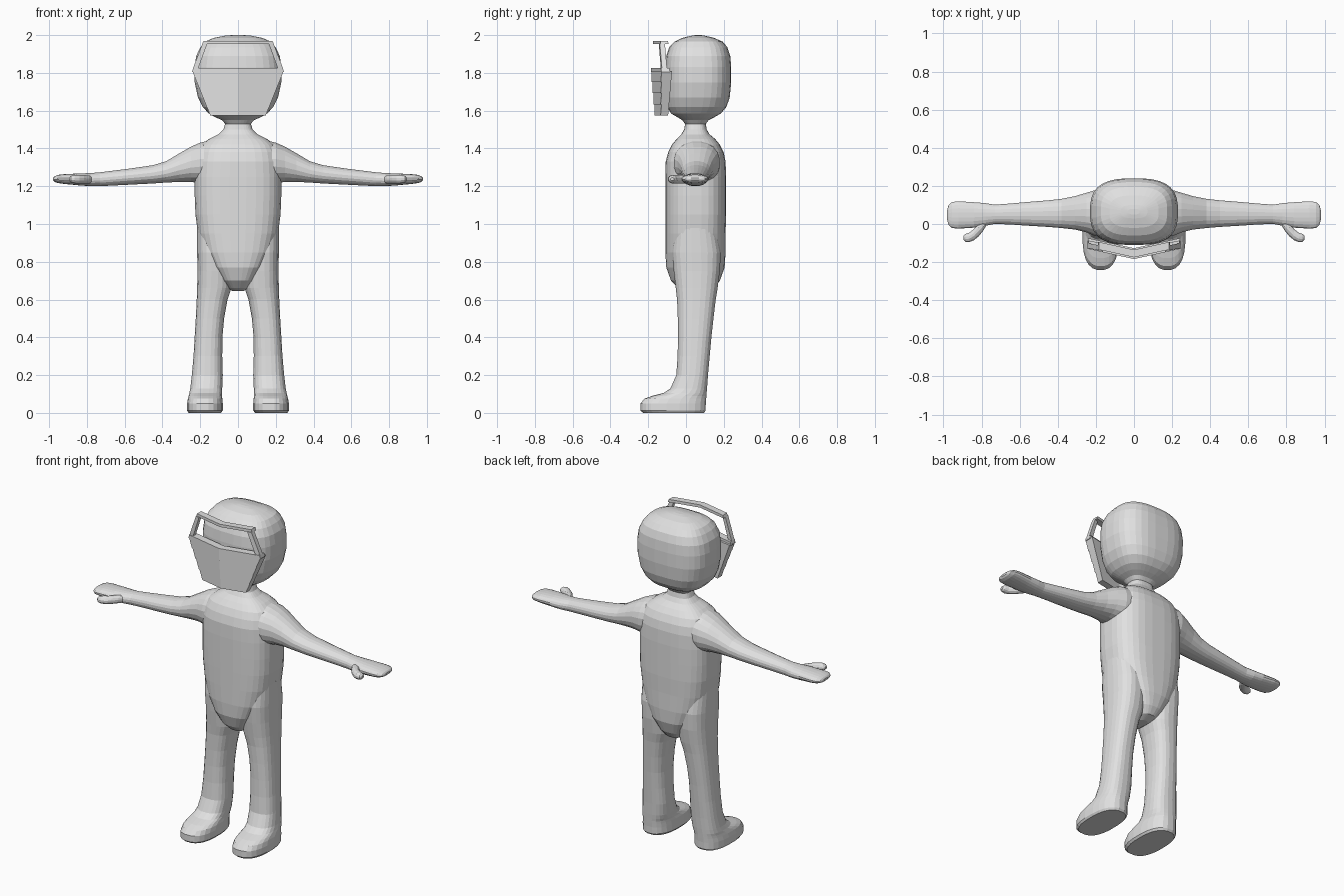
import bpy, bmesh, math

grey = bpy.data.materials.new("plain grey")
grey.diffuse_color = (0.75, 0.75, 0.75, 1)


def finish(bm, name):
    bmesh.ops.recalc_face_normals(bm, faces=bm.faces)
    mesh = bpy.data.meshes.new(name)
    bm.to_mesh(mesh)
    bm.free()
    mesh.materials.append(grey)
    ob = bpy.data.objects.new(name, mesh)
    bpy.context.collection.objects.link(ob)
    return ob


def loft(name, rings, axis, n=2.5, sides=28, side=1):
    """Skin rounded-square rings (pos, a_min, a_max, b_min, b_max) along z or x."""
    bm = bmesh.new()
    loops = []
    for p, a0, a1, b0, b1 in rings:
        loop = []
        for i in range(sides):
            t = 2 * math.pi * (i + 0.5) / sides
            c, s = math.cos(t), math.sin(t)
            a = (a0 + a1) / 2 + (a1 - a0) / 2 * math.copysign(abs(c) ** (2 / n), c)
            b = (b0 + b1) / 2 + (b1 - b0) / 2 * math.copysign(abs(s) ** (2 / n), s)
            x, y, z = (a, b, p) if axis == "z" else (p, a, b)
            loop.append(bm.verts.new((x * side, y, z)))
        loops.append(loop)
    for l0, l1 in zip(loops, loops[1:]):
        for i in range(sides):
            j = (i + 1) % sides
            bm.faces.new((l0[i], l0[j], l1[j], l1[i]))
    bm.faces.new(loops[0])
    bm.faces.new(loops[-1])
    return finish(bm, name)


# Torso, neck and head: (z, half width, y front, y back)
trunk = [(0.645, .03, .01, .10), (.66, .055, -.04, .15), (.70, .09, -.08, .18),
         (.77, .14, -.105, .205), (.85, .185, -.11, .21), (.95, .213, -.11, .21),
         (1.05, .226, -.11, .213), (1.15, .23, -.11, .213), (1.25, .23, -.11, .213),
         (1.33, .225, -.108, .21), (1.38, .215, -.095, .20), (1.42, .195, -.075, .18),
         (1.45, .155, -.05, .155), (1.475, .105, -.025, .125), (1.50, .078, -.01, .11),
         (1.53, .068, -.005, .105), (1.55, .085, -.02, .12), (1.565, .12, -.045, .15),
         (1.585, .155, -.08, .185), (1.62, .188, -.10, .215), (1.67, .213, -.108, .232),
         (1.75, .23, -.11, .24), (1.83, .231, -.11, .24), (1.89, .222, -.105, .235),
         (1.935, .20, -.09, .22), (1.965, .175, -.06, .195), (1.985, .13, -.02, .15),
         (1.997, .07, .03, .10), (2.0, .03, .05, .08)]
body = loft("body", [(z, -w, w, f, b) for z, w, f, b in trunk], "z", 2.8, 32)

# Leg with foot: (z, x inner, x outer, y front, y back)
leg = [(0, .09, .262, -.228, .097), (.012, .08, .27, -.242, .105), (.05, .08, .27, -.242, .106),
       (.075, .082, .266, -.222, .108), (.09, .085, .262, -.18, .109), (.105, .085, .258, -.12, .11),
       (.13, .083, .253, -.083, .112), (.2, .08, .245, -.052, .117), (.3, .083, .236, -.045, .126),
       (.4, .082, .23, -.043, .135), (.5, .073, .224, -.044, .146), (.6, .055, .219, -.048, .158),
       (.66, .035, .217, -.055, .168), (.75, .03, .215, -.066, .18), (.85, .03, .217, -.075, .185),
       (.98, .05, .217, -.06, .16)]

# Arm with mitten hand: (x, y front, y back, z low, z high)
arm = [(.10, -.07, .18, 1.20, 1.455), (.20, -.065, .18, 1.215, 1.432), (.25, -.045, .165, 1.222, 1.41),
       (.31, -.03, .147, 1.222, 1.375), (.38, -.022, .133, 1.219, 1.333), (.45, -.016, .125, 1.214, 1.312),
       (.55, -.01, .117, 1.209, 1.297), (.65, -.003, .108, 1.204, 1.284), (.73, .0, .102, 1.20, 1.274),
       (.78, -.01, .11, 1.20, 1.27), (.84, -.02, .115, 1.204, 1.268), (.92, -.025, .12, 1.212, 1.264),
       (.955, -.022, .116, 1.217, 1.26), (.973, -.005, .10, 1.224, 1.252), (.98, .02, .075, 1.232, 1.244)]
thumb = [(.77, .0, .03, 1.22, 1.25), (.79, -.035, .03, 1.214, 1.258), (.815, -.066, .01, 1.213, 1.26),
         (.84, -.086, -.025, 1.213, 1.26), (.865, -.096, -.045, 1.215, 1.26),
         (.885, -.094, -.052, 1.22, 1.255), (.895, -.082, -.062, 1.229, 1.246)]

# Weld both sides of the limbs into the body
limbs = []
for s, word in ((1, "right"), (-1, "left")):
    limbs += [loft(word + "_leg", leg, "z", 2.5, 24, s),
              loft(word + "_arm", arm, "x", 2.2, 20, s),
              loft(word + "_thumb", thumb, "x", 2, 12, s)]
for limb in limbs:
    mod = body.modifiers.new("weld", "BOOLEAN")
    mod.operation, mod.solver, mod.object = "UNION", "EXACT", limb
    bpy.context.view_layer.objects.active = body
    bpy.ops.object.modifier_apply(modifier=mod.name)
    bpy.data.objects.remove(limb)


def plate(name, pts, y0, depth=.027):
    """Mirrored plate folded at x = 0, from a right-half (x, z) outline."""
    bm = bmesh.new()
    front = [bm.verts.new((x, y0 + .22 * x, z)) for x, z in pts]
    back = [bm.verts.new((x, y0 + depth + .22 * x, z)) for x, z in pts]
    bm.faces.new(front)
    bm.faces.new(back)
    for i in range(len(pts)):
        j = (i + 1) % len(pts)
        if pts[i][0] + pts[j][0] > 0:
            bm.faces.new((front[i], front[j], back[j], back[i]))
    ob = finish(bm, name)
    ob.modifiers.new("mirror", "MIRROR")
    return ob


# Lower face guard: four stepped bands narrowing downwards
def guard_width(z):
    return .147 + (z - 1.575) / .235 * .095


for i in range(4):
    hi, lo = 1.81 - i * .05875, 1.81 - (i + 1) * .05875
    plate(f"guard_band_{i + 1}", [(0, lo), (guard_width(lo), lo), (guard_width(hi), hi), (0, hi)],
          -.182 + i * .005, .055 - i * .005)

# Open visor frame above the guard
plate("visor_cross_bar", [(0, 1.805), (.243, 1.805), (.238, 1.825), (0, 1.825)], -.184, .045)
plate("visor_side_post", [(.21, 1.825), (.238, 1.825), (.188, 1.955), (.163, 1.955)], -.18)
plate("visor_top_bar", [(0, 1.953), (.189, 1.953), (.183, 1.97), (0, 1.97)], -.175, .04)
